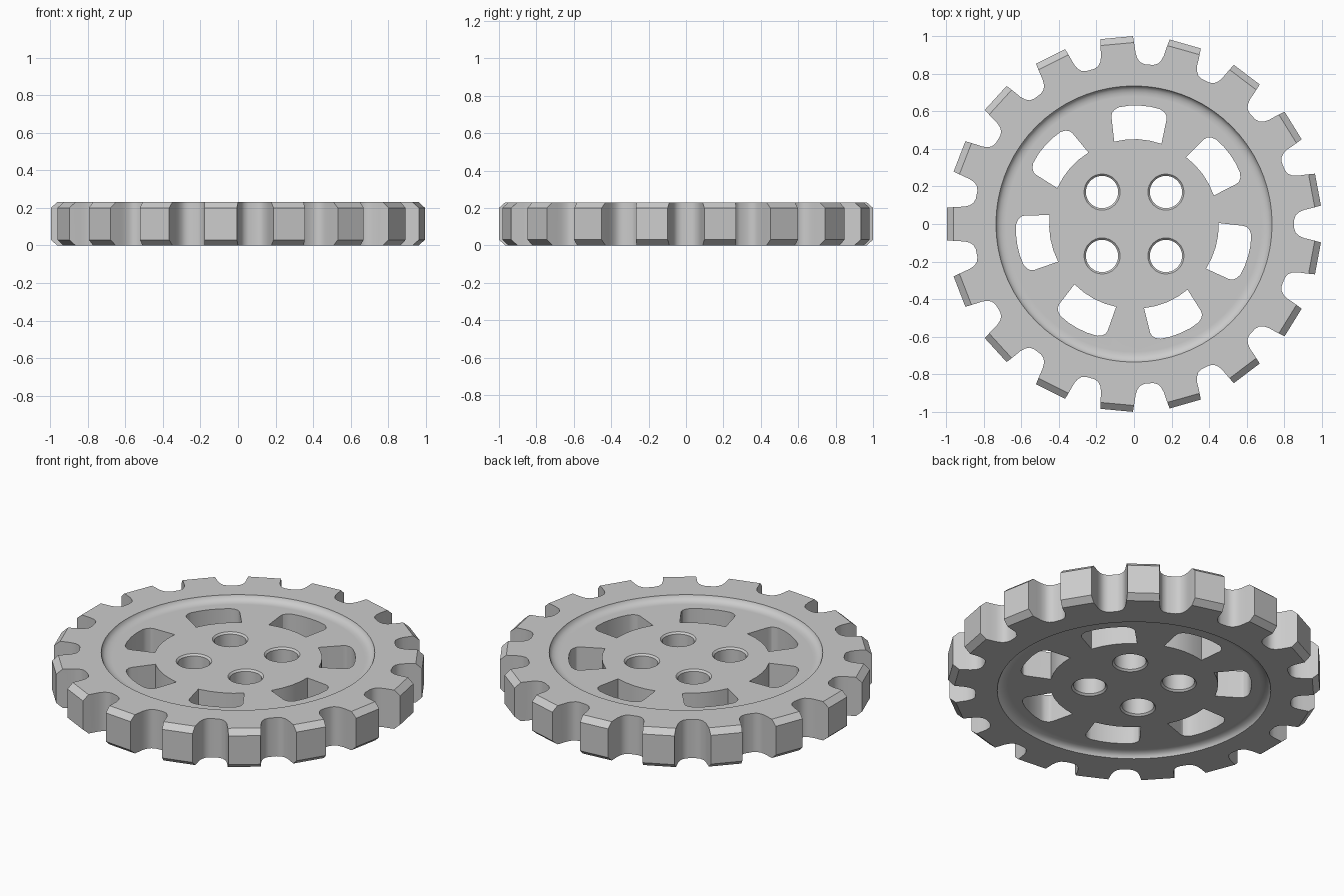
import bpy, bmesh
from math import sin, cos, pi, radians

cube = bpy.data.objects.get("Cube")
if cube:
    bpy.data.objects.remove(cube)

TEETH, WINDOWS = 17, 7
HEIGHT, CHAMFER, DISH = 0.23, 0.03, 0.032

grey = bpy.data.materials.new("light grey plastic")
grey.use_nodes = True
colour = (0.6, 0.6, 0.6, 1)
grey.diffuse_color = colour
grey.node_tree.nodes["Principled BSDF"].inputs["Base Color"].default_value = colour


def stack(name, layers):
    """Skin a solid through (outline, z) layers that share a point count."""
    bm = bmesh.new()
    rings = [[bm.verts.new((x, y, z)) for x, y in outline] for outline, z in layers]
    n = len(rings[0])
    for low, high in zip(rings, rings[1:]):
        for i in range(n):
            j = (i + 1) % n
            bm.faces.new((low[i], low[j], high[j], high[i]))
    bm.faces.new(rings[0][::-1])
    bm.faces.new(rings[-1])
    bmesh.ops.recalc_face_normals(bm, faces=bm.faces)
    mesh = bpy.data.meshes.new(name)
    bm.to_mesh(mesh)
    bm.free()
    mesh.materials.append(grey)
    ob = bpy.data.objects.new(name, mesh)
    bpy.context.collection.objects.link(ob)
    return ob


def turned(points, angle):
    """Place (sideways, outward) points so that outward lies at the angle."""
    return [(r * cos(angle) - t * sin(angle), r * sin(angle) + t * cos(angle))
            for t, r in points]


def circle(radius, n, x=0, y=0):
    return [(x + radius * cos(2 * pi * i / n), y + radius * sin(2 * pi * i / n))
            for i in range(n)]


def gear_outline(tip):
    """Chain the rounded gaps between the teeth; tip is the tooth corner."""
    half = [tip, (0.082, 0.935), (0.075, 0.905), (0.063, 0.878), (0.046, 0.86), (0.022, 0.852)]
    gap = [(-t, r) for t, r in half] + half[::-1]
    return [p for i in range(TEETH) for p in turned(gap, 2 * pi * i / TEETH)]


# Toothed body with chamfered tooth tips
full, cut = gear_outline((0.098, 0.995)), gear_outline((0.089, 0.962))
body = stack("gear_wheel", [(cut, 0), (full, CHAMFER),
                            (full, HEIGHT - CHAMFER), (cut, HEIGHT)])
cutters = []

# Shallow dish with a rounded edge on each face
dish = [(0.68, 0), (0.70, 0.002), (0.717, 0.008), (0.729, 0.018), (0.735, 0.03), (0.738, 0.1)]
for name, base, way in (("top_dish", HEIGHT - DISH, 1), ("bottom_dish", DISH, -1)):
    cutters.append(stack(name, [(circle(r, 72), base + way * d) for r, d in dish]))

# Ring of windows: sharp inner corners, rounded outer corners
side = [(0.126, 0.433), (0.147, 0.565), (0.145, 0.585), (0.132, 0.603), (0.11, 0.617), (0.055, 0.628)]
window = ([(-t, r) for t, r in side] + [(0, 0.631)] + side[::-1]
          + [(0.064, 0.447), (0, 0.452), (-0.064, 0.447)])
for i in range(WINDOWS):
    shape = turned(window, radians(87.3) + 2 * pi * i / WINDOWS)
    cutters.append(stack("window_cutter", [(shape, -0.1), (shape, HEIGHT + 0.1)]))

# Four round holes with bevelled lips
bore, lip = 0.086, 0.02
for x in (-0.17, 0.17):
    for y in (-0.17, 0.17):
        wide, narrow = circle(bore + lip, 32, x, y), circle(bore, 32, x, y)
        z = DISH - lip / 2
        cutters.append(stack("hole_cutter", [(wide, z), (narrow, z + lip),
                                             (narrow, HEIGHT - z - lip), (wide, HEIGHT - z)]))

# Cut everything out of the body
bpy.ops.object.select_all(action='DESELECT')
bpy.context.view_layer.objects.active = body
body.select_set(True)
for cutter in cutters:
    mod = body.modifiers.new("cut", 'BOOLEAN')
    mod.operation, mod.solver, mod.object = 'DIFFERENCE', 'EXACT', cutter
    bpy.ops.object.modifier_apply(modifier=mod.name)
    bpy.data.objects.remove(cutter)

# Smooth the curved walls, keep the flats flat
bpy.ops.object.shade_smooth_by_angle(angle=radians(30))
normals = body.modifiers.new("flat_faces", 'WEIGHTED_NORMAL')
normals.keep_sharp = True
